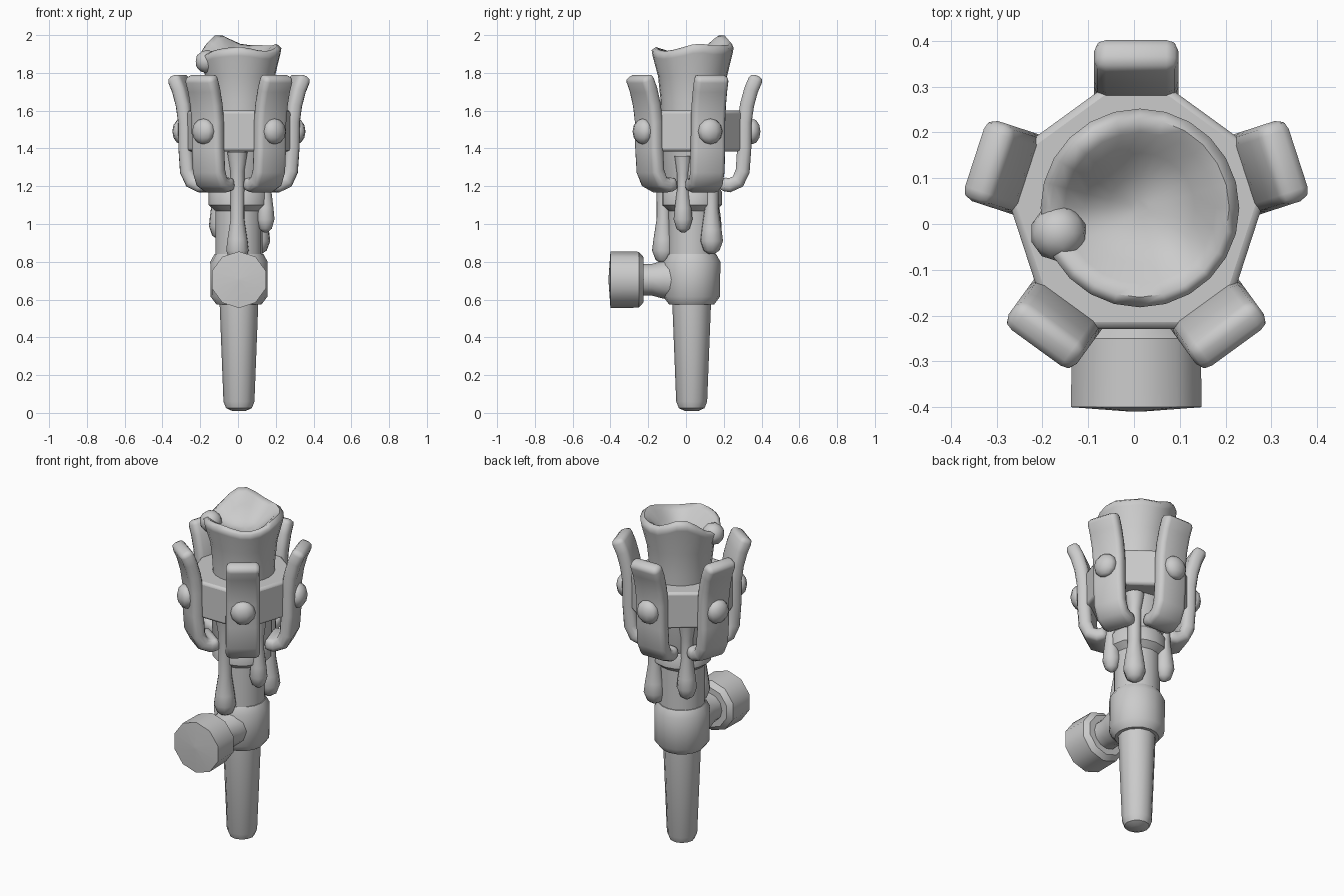
import bpy, bmesh, math
from mathutils import Matrix, Vector

if "Cube" in bpy.data.objects:
    bpy.data.objects.remove(bpy.data.objects["Cube"])

grey = bpy.data.materials.new("plain grey")
grey.use_nodes = True
GREY = (0.6, 0.6, 0.6, 1)
grey.diffuse_color = GREY
grey.node_tree.nodes["Principled BSDF"].inputs["Base Color"].default_value = GREY

AXIS = Vector((0.005, 0.03, 0))


def finish(name, bm, matrix=Matrix(), bevel=0, segments=2, thickness=0, angle=40):
    bmesh.ops.transform(bm, matrix=Matrix.Translation(AXIS) @ matrix, verts=bm.verts)
    bmesh.ops.recalc_face_normals(bm, faces=bm.faces)
    mesh = bpy.data.meshes.new(name)
    bm.to_mesh(mesh)
    bm.free()
    mesh.materials.append(grey)
    ob = bpy.data.objects.new(name, mesh)
    bpy.context.collection.objects.link(ob)
    if thickness:
        mod = ob.modifiers.new("Thickness", 'SOLIDIFY')
        mod.thickness, mod.offset = thickness, 0
    if bevel:
        mod = ob.modifiers.new("Bevel", 'BEVEL')
        mod.width, mod.segments, mod.angle_limit = bevel, segments, math.radians(50)
    bpy.ops.object.select_all(action='DESELECT')
    ob.select_set(True)
    bpy.context.view_layer.objects.active = ob
    bpy.ops.object.shade_smooth_by_angle(angle=math.radians(angle))
    return ob


def lathe(profile, sides, turn=0):
    """Closed solid of revolution from (radius, height) points."""
    bm = bmesh.new()
    rings = []
    for r, z in profile:
        ring = []
        for i in range(sides):
            a = turn + math.tau * i / sides
            ring.append(bm.verts.new((r * math.cos(a), r * math.sin(a), z)))
        rings.append(ring)
    for low, high in zip(rings, rings[1:]):
        for i in range(sides):
            j = (i + 1) % sides
            bm.faces.new((low[i], low[j], high[j], high[i]))
    bm.faces.new(rings[0][::-1])
    bm.faces.new(rings[-1])
    return bm


def around(angle):
    return Matrix.Rotation(math.radians(angle), 4, 'Z')


# Handle, shaft and collars
finish("handle", lathe([(0.035, 0.01), (0.068, 0.025), (0.082, 0.06), (0.104, 0.62)], 12))
finish("shaft", lathe([(0.125, 0.6), (0.125, 1.15)], 16))
finish("lower_collar", lathe([(0.12, 0.575), (0.15, 0.615), (0.152, 0.8), (0.13, 0.84)], 16), angle=50)
finish("upper_collar", lathe([(0.125, 1.07), (0.16, 1.1), (0.16, 1.17), (0.14, 1.2)], 16))
finish("lower_cup", lathe([(0.13, 1.15), (0.162, 1.22), (0.167, 1.6)], 16))

# Side peg pointing to the front
to_front = Matrix.Translation((0, 0, 0.705)) @ Matrix.Rotation(math.pi / 2, 4, 'X')
finish("peg_neck", lathe([(0.11, 0.08), (0.1, 0.15), (0.084, 0.21), (0.084, 0.28)], 12), to_front)
finish("peg_head", lathe([(0.12, 0.255), (0.148, 0.28), (0.15, 0.43), (0.01, 0.44)], 10, math.pi / 10),
       to_front)

# Five-sided band
finish("band", lathe([(0.32, 1.385), (0.32, 1.6)], 5, math.pi / 2), bevel=0.015)

# Flaring cup with a wavy molten top
cup = lathe([(0.167, 1.55), (0.17, 1.66), (0.183, 1.78), (0.212, 1.88), (0.217, 1.91),
             (0.195, 1.925), (0.165, 1.905), (0.12, 1.87), (0.07, 1.845), (0.02, 1.84)], 24)
BUMPS = [(-0.1, 0.13, 0.085, 0.075), (0.18, 0.03, 0.03, 0.06), (0.0, -0.16, 0.015, 0.07),
         (-0.18, -0.02, -0.04, 0.07), (0.09, -0.12, -0.02, 0.05), (0.1, 0.17, 0.02, 0.06)]
for v in cup.verts:
    weight = min(1, max(0, (v.co.z - 1.76) / 0.12))
    for bx, by, height, spread in BUMPS:
        d2 = (v.co.x - bx) ** 2 + (v.co.y - by) ** 2
        v.co.z += weight * height * math.exp(-d2 / (2 * spread ** 2))
finish("molten_cup", cup, Matrix.Translation((0.008, 0.005, 0)), angle=70)

blob = bmesh.new()
bmesh.ops.create_icosphere(blob, subdivisions=2, radius=0.062)
finish("melted_blob", blob, Matrix.Translation((-0.17, -0.05, 1.86)), angle=70)

# Curved prongs with studs
PRONG = [(0.15, 1.215), (0.2, 1.205), (0.245, 1.225), (0.27, 1.28), (0.278, 1.4),
         (0.28, 1.54), (0.293, 1.63), (0.315, 1.71), (0.347, 1.785)]
HALF_WIDTH = 0.092
for k in range(5):
    turn = around(90 + 72 * k)
    ribbon = bmesh.new()
    pairs = [[ribbon.verts.new((r, s * HALF_WIDTH, z)) for s in (-1, 1)] for r, z in PRONG]
    for a, b in zip(pairs, pairs[1:]):
        ribbon.faces.new((a[0], a[1], b[1], b[0]))
    finish(f"prong_{k + 1}", ribbon, turn, bevel=0.026, thickness=0.075, angle=60)

    stud = bmesh.new()
    bmesh.ops.create_uvsphere(stud, u_segments=10, v_segments=6, radius=0.068)
    place = Matrix.Translation((0.32, 0, 1.49)) @ Matrix.Diagonal((0.68, 1, 1, 1))
    finish(f"stud_{k + 1}", stud, turn @ place, angle=60)

# Wax drips: direction, bottom height, bulb radius, top height
for k, (angle, low, r, top) in enumerate([(-93, 0.79, 0.062, 1.38), (45, 0.84, 0.062, 1.38),
                                          (-18, 0.955, 0.05, 1.36), (135, 0.92, 0.055, 1.38)]):
    drip = lathe([(0.2 * r, low), (0.7 * r, low + 0.02), (r, low + 0.07), (0.88 * r, low + 0.13),
                  (0.6 * r, low + 0.24), (0.62 * r, top - 0.1), (0.9 * r, top)], 10)
    finish(f"drip_{k + 1}", drip, around(angle) @ Matrix.Translation((0.148, 0, 0)), angle=70)
